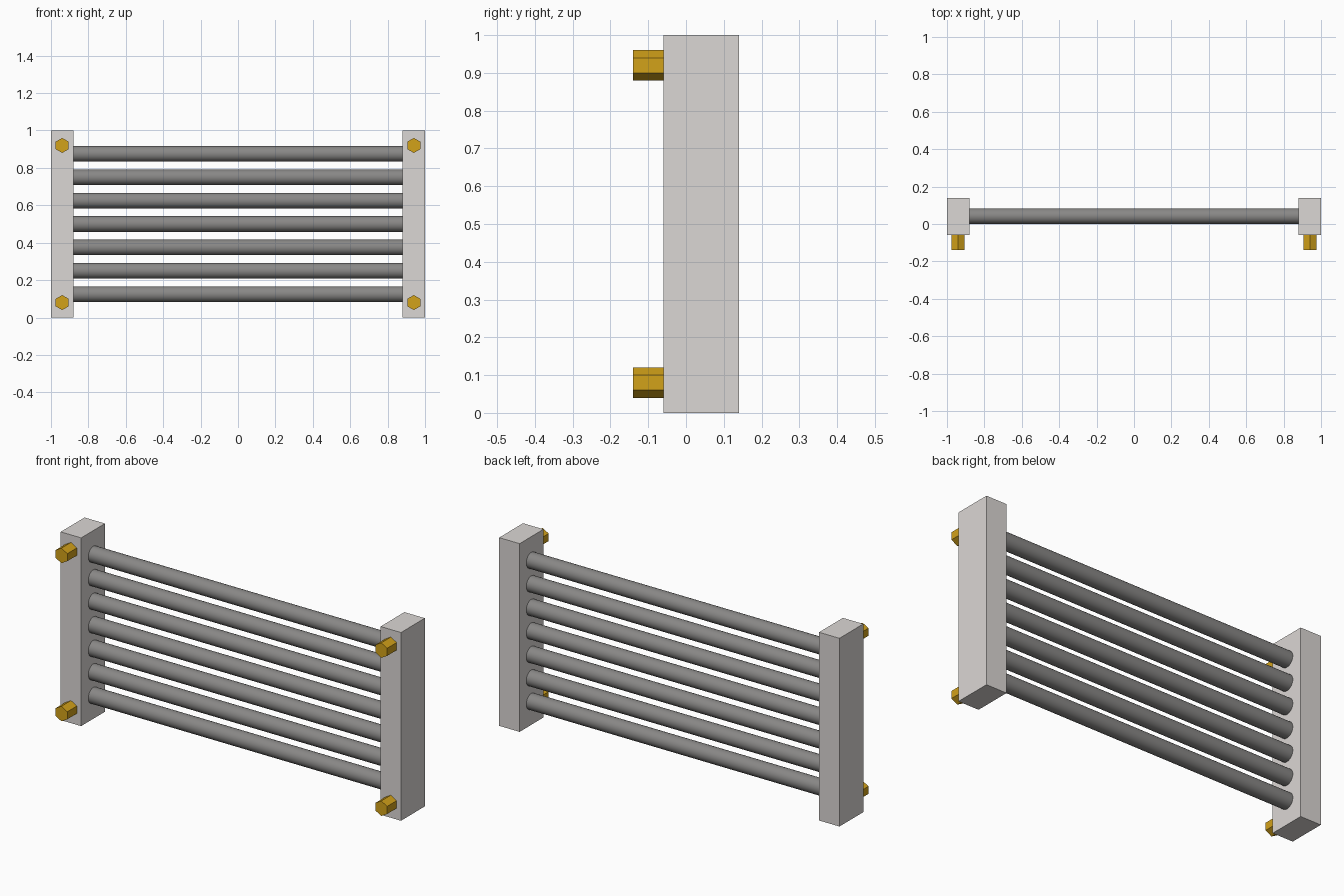
import bpy
import math

if "Cube" in bpy.data.objects:
    bpy.data.objects.remove(bpy.data.objects["Cube"])

POST_X, POST_Y = 0.94, 0.04


def material(name, rgb):
    m = bpy.data.materials.new(name)
    m.diffuse_color = (*rgb, 1)
    m.use_nodes = True
    m.node_tree.nodes["Principled BSDF"].inputs["Base Color"].default_value = m.diffuse_color
    return m


pale = material("pale_stone", (0.71, 0.68, 0.66))
steel = material("dark_steel", (0.25, 0.245, 0.24))
gold = material("gold", (0.65, 0.36, 0.01))


def finish(name, mat):
    ob = bpy.context.object
    ob.name = name
    ob.data.materials.append(mat)
    bpy.ops.object.transform_apply(location=False, rotation=True, scale=True)
    return ob


for side, sx in (("left", -1), ("right", 1)):
    # upright post
    bpy.ops.mesh.primitive_cube_add(size=1, location=(sx * POST_X, POST_Y, 0.5))
    bpy.context.object.scale = (0.12, 0.2, 1)
    finish(f"{side}_post", pale)

    # hexagonal bolts on the front face, one corner pointing up
    for level, z in (("lower", 0.08), ("upper", 0.92)):
        bpy.ops.mesh.primitive_cylinder_add(
            vertices=6, radius=0.04, depth=0.08,
            location=(sx * POST_X, -0.10, z), rotation=(math.pi / 2, 0, 0))
        finish(f"{side}_{level}_bolt", gold)

# seven round bars between the posts
for i in range(7):
    bpy.ops.mesh.primitive_cylinder_add(
        vertices=32, radius=0.042, depth=1.76,
        location=(0, 0.042, 0.125 * (i + 1)), rotation=(0, math.pi / 2, 0))
    finish(f"bar_{i + 1}", steel)
    bpy.ops.object.shade_smooth_by_angle(angle=math.radians(30))
